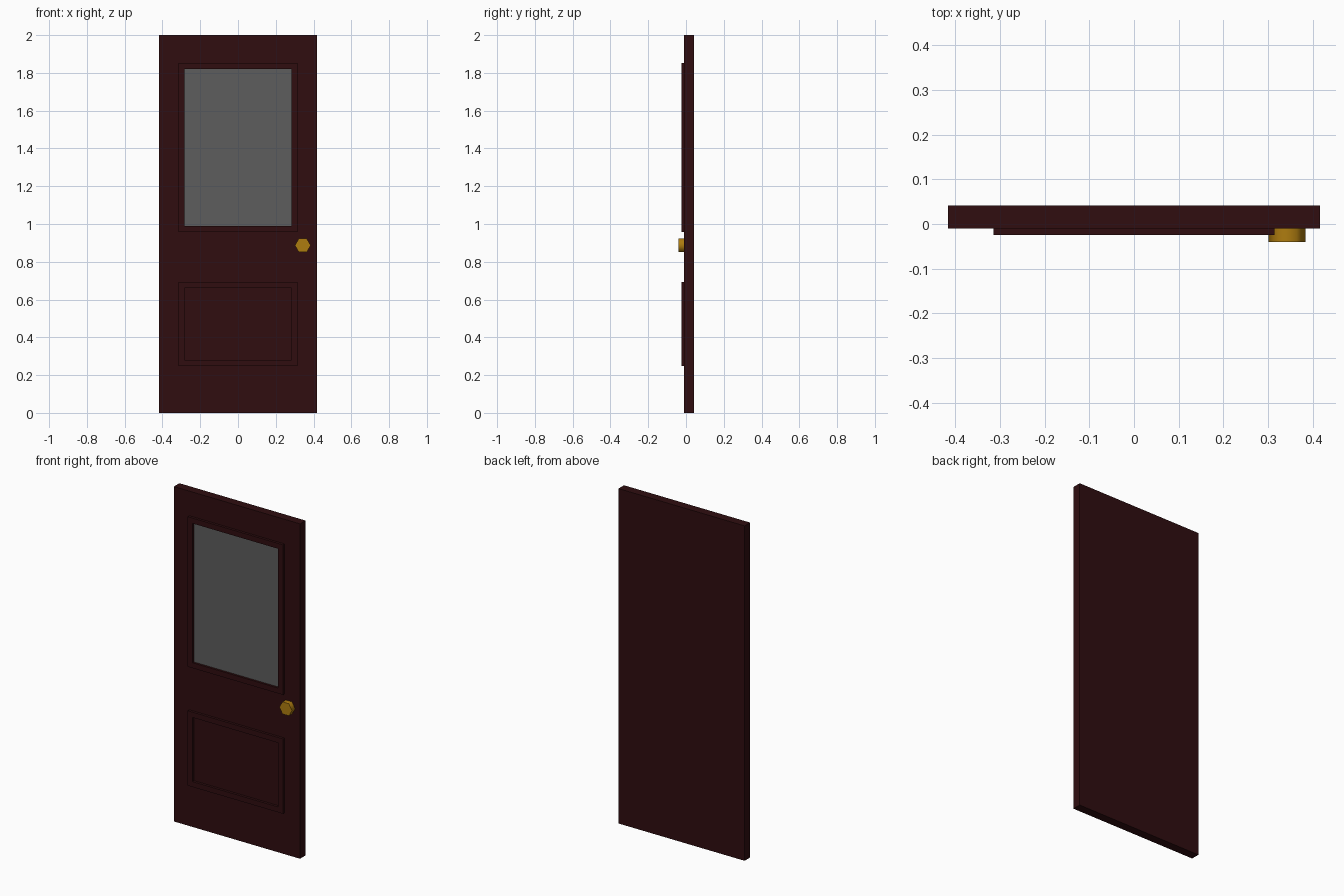
import bpy, math

cube = bpy.data.objects.get("Cube")
if cube:
    bpy.data.objects.remove(cube, do_unlink=True)


def material(name, rgb, rough=0.6):
    m = bpy.data.materials.new(name)
    m.use_nodes = True
    m.diffuse_color = (*rgb, 1)
    bsdf = m.node_tree.nodes["Principled BSDF"]
    bsdf.inputs["Base Color"].default_value = (*rgb, 1)
    bsdf.inputs["Roughness"].default_value = rough
    return m


wood = material("dark red wood", (0.029, 0.004, 0.005))
glass = material("grey glass", (0.11, 0.11, 0.11))
brass = material("brass", (0.42, 0.20, 0.005))


def mesh_object(name, verts, faces, mat):
    me = bpy.data.meshes.new(name)
    me.from_pydata(verts, [], faces)
    me.materials.append(mat)
    ob = bpy.data.objects.new(name, me)
    bpy.context.collection.objects.link(ob)
    return ob


def box(name, x, y0, y1, z0, z1, mat):
    verts = [(sx * x, y, z) for z in (z0, z1) for sx, y in
             ((-1, y0), (1, y0), (1, y1), (-1, y1))]
    faces = [(3, 2, 1, 0), (4, 5, 6, 7)]
    faces += [(i, (i + 1) % 4, (i + 1) % 4 + 4, i + 4) for i in range(4)]
    return mesh_object(name, verts, faces, mat)


def frame(name, x, z0, z1, width, y0, y1, mat):
    """Rectangular moulding: outer and inner loops, front and back."""
    verts = []
    for y in (y0, y1):
        for d in (0, width):
            a = x - d
            verts += [(-a, y, z0 + d), (a, y, z0 + d),
                      (a, y, z1 - d), (-a, y, z1 - d)]
    faces = []
    for i in range(4):
        j = (i + 1) % 4
        faces += [(i, j, j + 4, i + 4),              # front
                  (i + 8, i + 12, j + 12, j + 8),    # back
                  (i, i + 8, j + 8, j),              # outer side
                  (i + 4, j + 4, j + 12, i + 12)]    # inner side
    return mesh_object(name, verts, faces, mat)


# Door slab
FRONT = -0.01
box("door_slab", 0.417, FRONT, 0.042, 0, 2, wood)

# Raised mouldings around the window and the lower panel
frame("window_moulding", 0.315, 0.957, 1.853, 0.032, -0.025, FRONT, wood)
frame("panel_moulding", 0.315, 0.247, 0.694, 0.032, -0.025, FRONT, wood)

# Window pane set inside the upper moulding
box("window_pane", 0.283, FRONT - 0.002, FRONT, 0.989, 1.821, glass)

# Six-sided door knob
bpy.ops.mesh.primitive_cylinder_add(
    vertices=6, radius=0.0417, depth=0.03,
    location=(0.343, -0.025, 0.887), rotation=(math.pi / 2, 0, 0))
knob = bpy.context.object
knob.name = "door_knob"
# Turn so that two corners point sideways
for v in knob.data.vertices:
    v.co.x, v.co.y = v.co.y, -v.co.x
knob.data.materials.append(brass)
bpy.ops.object.shade_smooth_by_angle(angle=math.radians(65))
